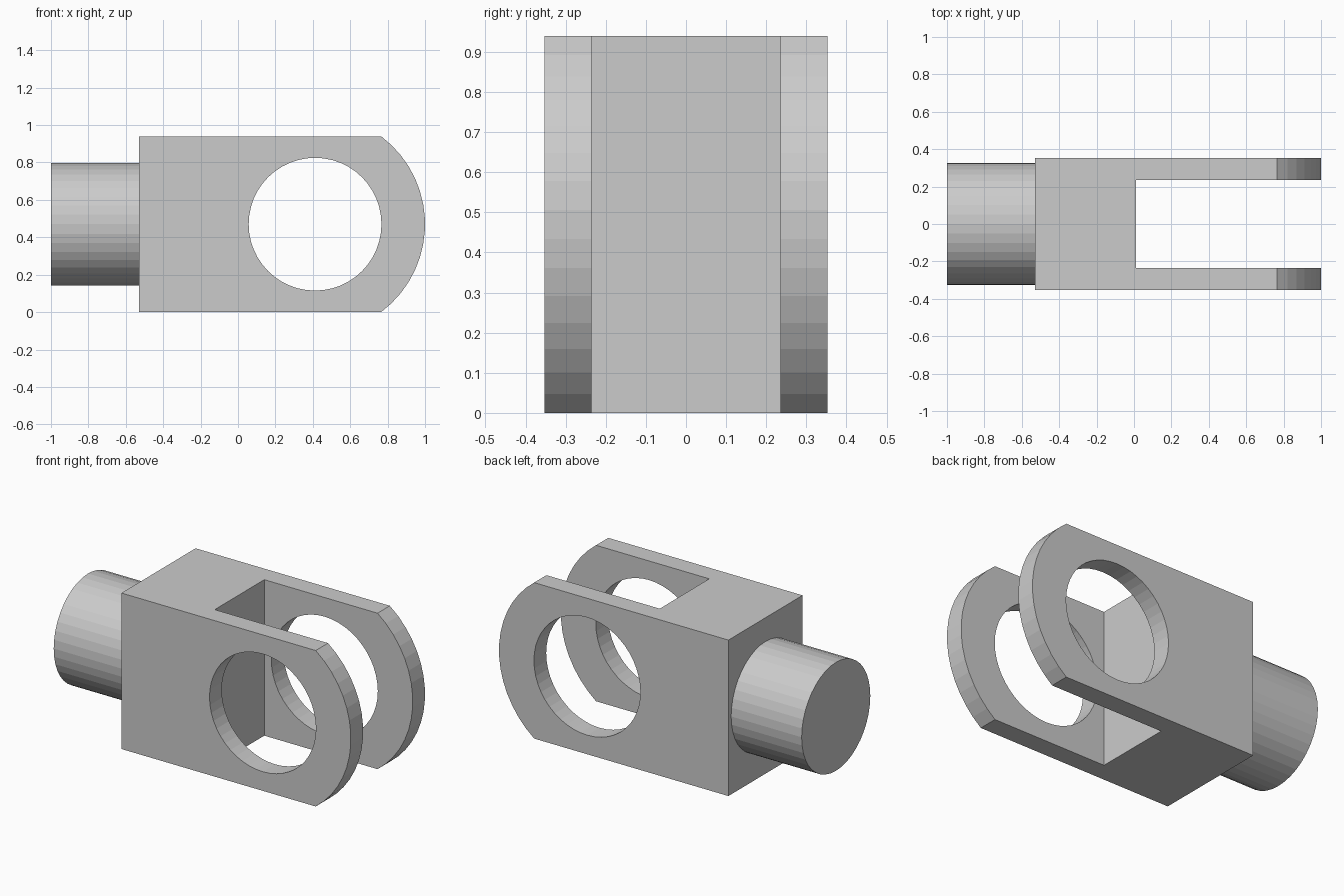
import bpy
import bmesh
from math import sin, cos, asin, radians
from mathutils import Matrix, Vector

if "Cube" in bpy.data.objects:
    bpy.data.objects.remove(bpy.data.objects["Cube"], do_unlink=True)

HEIGHT, HALF_DEPTH = 0.94, 0.353
MID_Z = HEIGHT / 2
EYE_X, EYE_RADIUS, NOSE_RADIUS = 0.412, 0.355, 0.588
BODY_LEFT, SLOT_START, SLOT_HALF = -0.53, 0.01, 0.236
SHAFT_RADIUS = 0.327

grey = bpy.data.materials.new("steel_grey")
grey.use_nodes = True
colour = (0.6, 0.6, 0.6, 1)
grey.diffuse_color = colour
grey.node_tree.nodes["Principled BSDF"].inputs["Base Color"].default_value = colour


def make_object(name, bm):
    bmesh.ops.recalc_face_normals(bm, faces=bm.faces)
    mesh = bpy.data.meshes.new(name)
    bm.to_mesh(mesh)
    bm.free()
    mesh.materials.append(grey)
    obj = bpy.data.objects.new(name, mesh)
    bpy.context.collection.objects.link(obj)
    return obj


def prism(name, outline, half_depth):
    """Extrude an x-z outline symmetrically along y."""
    bm = bmesh.new()
    face = bm.faces.new([bm.verts.new((x, -half_depth, z)) for x, z in outline])
    result = bmesh.ops.extrude_face_region(bm, geom=[face])
    moved = [v for v in result["geom"] if isinstance(v, bmesh.types.BMVert)]
    bmesh.ops.translate(bm, verts=moved, vec=Vector((0, 2 * half_depth, 0)))
    return make_object(name, bm)


def arc(radius, start, end, steps):
    angles = [start + (end - start) * i / steps for i in range(steps + 1)]
    return [(EYE_X + radius * cos(a), MID_Z + radius * sin(a)) for a in angles]


def cut(target, cutter):
    mod = target.modifiers.new(cutter.name, "BOOLEAN")
    mod.operation = "DIFFERENCE"
    mod.solver = "EXACT"
    mod.object = cutter
    bpy.context.view_layer.objects.active = target
    bpy.ops.object.modifier_apply(modifier=mod.name)
    bpy.data.objects.remove(cutter, do_unlink=True)


# Fork body: block with a rounded nose
half_angle = asin(MID_Z / NOSE_RADIUS)
outline = [(BODY_LEFT, HEIGHT), (BODY_LEFT, 0)]
outline += arc(NOSE_RADIUS, -half_angle, half_angle, 15)
fork = prism("fork_body", outline, HALF_DEPTH)

# Open slot between the two cheeks
slot = prism("slot_cutter", [(SLOT_START, -1), (2, -1), (2, 2), (SLOT_START, 2)], SLOT_HALF)
cut(fork, slot)

# Pin holes through both cheeks
hole = prism("pin_hole_cutter", arc(EYE_RADIUS, 0, radians(360), 48)[:-1], 1)
cut(fork, hole)

# Round shaft behind the fork
bm = bmesh.new()
length = BODY_LEFT + 1
place = Matrix.Translation((-1 + length / 2, 0, MID_Z)) @ Matrix.Rotation(radians(90), 4, "Y")
bmesh.ops.create_cone(bm, cap_ends=True, segments=40, radius1=SHAFT_RADIUS,
                      radius2=SHAFT_RADIUS, depth=length, matrix=place)
make_object("shaft", bm)
